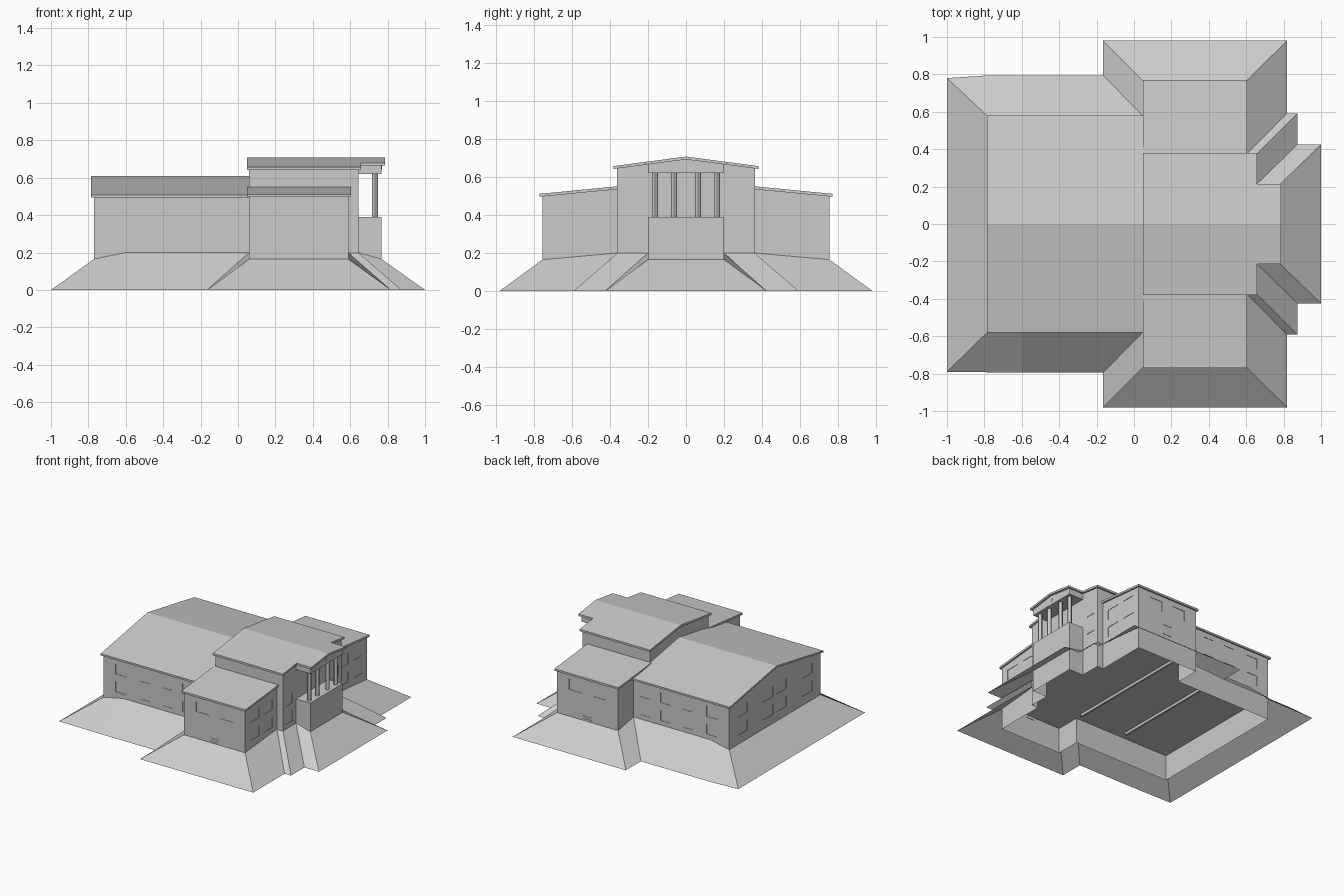
import bpy, bmesh, math
from mathutils import Vector

if "Cube" in bpy.data.objects:
    bpy.data.objects.remove(bpy.data.objects["Cube"])

stone = bpy.data.materials.new("light_grey_stone")
stone.diffuse_color = (0.6, 0.6, 0.6, 1)
stone.use_nodes = True
stone.node_tree.nodes["Principled BSDF"].inputs["Base Color"].default_value = stone.diffuse_color


def finish(name, bm, mirror=False):
    bmesh.ops.remove_doubles(bm, verts=bm.verts, dist=1e-5)
    me = bpy.data.meshes.new(name)
    bm.to_mesh(me)
    bm.free()
    me.materials.append(stone)
    ob = bpy.data.objects.new(name, me)
    bpy.context.collection.objects.link(ob)
    if mirror:
        m = ob.modifiers.new("mirror", 'MIRROR')
        m.use_axis = (False, True, False)
        m.merge_threshold = 0.0001
    return ob


def face(bm, pts):
    return bm.faces.new([bm.verts.new(p) for p in pts])


def wall(bm, a, b, z0, z1, holes=(), depth=0.003):
    """Wall sheet a->b (outside on the right); holes = (u0, u1, v0, v1) recessed windows."""
    a, b = Vector((*a, 0)), Vector((*b, 0))
    d = (b - a).normalized()
    inward = Vector((-d.y, d.x, 0))
    us = sorted({0, (b - a).length, *[h[0] for h in holes], *[h[1] for h in holes]})
    vs = sorted({z0, z1, *[h[2] for h in holes], *[h[3] for h in holes]})

    def P(u, v, k=0):
        return a + d * u + inward * k + Vector((0, 0, v))

    for u0, u1 in zip(us, us[1:]):
        for v0, v1 in zip(vs, vs[1:]):
            um, vm = (u0 + u1) / 2, (v0 + v1) / 2
            if not any(h[0] < um < h[1] and h[2] < vm < h[3] for h in holes):
                face(bm, [P(u0, v0), P(u1, v0), P(u1, v1), P(u0, v1)])
    for u0, u1, v0, v1 in holes:
        c = [(u0, v0), (u1, v0), (u1, v1), (u0, v1)]
        face(bm, [P(u, v, depth) for u, v in c])
        for i in range(4):
            p, q = c[i], c[(i + 1) % 4]
            face(bm, [P(*p), P(*q), P(*q, depth), P(*p, depth)])


def windows(centres, w, rows):
    return [(c - w / 2, c + w / 2, v0, v1) for c in centres for v0, v1 in rows]


def extrude_x(name, profile, x0, x1, mirror=False):
    """Solid from a (y, z) profile swept along x."""
    bm = bmesh.new()
    n = len(profile)
    r0 = [bm.verts.new((x0, y, z)) for y, z in profile]
    r1 = [bm.verts.new((x1, y, z)) for y, z in profile]
    bm.faces.new(r0)
    bm.faces.new(r1[::-1])
    for i in range(n):
        j = (i + 1) % n
        bm.faces.new([r0[j], r0[i], r1[i], r1[j]])
    bmesh.ops.recalc_face_normals(bm, faces=bm.faces)
    return finish(name, bm, mirror)


def gable_roof(name, x0, x1, w, eave, ridge, t):
    extrude_x(name, [(-w, eave - t), (-w, eave), (0, ridge), (w, eave),
                     (w, eave - t), (0, ridge - t)], x0, x1)


ROWS = [(0.235, 0.315), (0.375, 0.455)]
# walls run down to the ground behind the bank; floor sits above it
GROUND, BANK, FLOOR, EAVE = 0.0, 0.165, 0.2, 0.50

# hall walls (half, mirrored across y)
bm = bmesh.new()
wall(bm, (0.06, 0.565), (-0.77, 0.565), GROUND, EAVE,
     windows([0.1, 0.28, 0.47, 0.68], 0.09, ROWS))
wall(bm, (-0.77, 0.565), (-0.77, 0), GROUND, EAVE, windows([0.165, 0.48], 0.12, ROWS))
face(bm, [(-0.77, 0.565, EAVE), (-0.77, 0, EAVE), (-0.77, 0, 0.60)])
finish("hall_walls", bm, True)

# side wing walls
bm = bmesh.new()
wall(bm, (0.59, 0.36), (0.59, 0.755), GROUND, EAVE, windows([0.11, 0.28], 0.11, ROWS))
wall(bm, (0.59, 0.755), (0.06, 0.755), GROUND, EAVE,
     windows([0.16, 0.37], 0.11, ROWS[1:]) + [(0.225, 0.305, 0.18, 0.275)])
wall(bm, (0.06, 0.755), (0.06, 0.565), GROUND, EAVE)
face(bm, [(0.59, 0.36, EAVE), (0.59, 0.755, EAVE), (0.59, 0.36, 0.54)])
face(bm, [(0.06, 0.755, EAVE), (0.06, 0.36, EAVE), (0.06, 0.36, 0.54)])
finish("wing_walls", bm, True)

# tall centre block walls
bm = bmesh.new()
wall(bm, (0.643, 0), (0.643, 0.2), 0.39, 0.65)
wall(bm, (0.643, 0.2), (0.643, 0.362), GROUND, 0.65, windows([0.085], 0.08, ROWS))
wall(bm, (0.643, 0.362), (0.59, 0.362), GROUND, 0.65)
wall(bm, (0.59, 0.362), (0.06, 0.362), EAVE, 0.65)
wall(bm, (0.06, 0.362), (0.06, 0), EAVE, 0.65)
face(bm, [(0.643, 0, 0.65), (0.643, 0.362, 0.65), (0.643, 0, 0.70)])
face(bm, [(0.06, 0.362, 0.65), (0.06, 0, 0.65), (0.06, 0, 0.70)])
finish("centre_walls", bm, True)

# portico podium
bm = bmesh.new()
wall(bm, (0.767, 0), (0.767, 0.2), GROUND, 0.39)
wall(bm, (0.767, 0.2), (0.643, 0.2), GROUND, 0.39)
face(bm, [(0.643, 0, 0.39), (0.767, 0, 0.39), (0.767, 0.2, 0.39), (0.643, 0.2, 0.39)])
finish("portico_podium", bm, True)

# portico columns
for i, y in enumerate((-0.163, -0.063, 0.063, 0.163)):
    bpy.ops.mesh.primitive_cylinder_add(vertices=12, radius=0.0155, depth=0.235,
                                        location=(0.732, y, 0.5075))
    ob = bpy.context.object
    ob.name = f"column_{i + 1}"
    ob.data.materials.append(stone)
    bpy.ops.object.shade_smooth_by_angle()

# pediment and its round ornament
extrude_x("pediment", [(-0.2, 0.62), (0.2, 0.62), (0.2, 0.668), (0, 0.698), (-0.2, 0.668)],
          0.643, 0.768)
bpy.ops.mesh.primitive_cylinder_add(vertices=16, radius=0.014, depth=0.006,
                                    location=(0.768, 0, 0.66), rotation=(0, math.pi / 2, 0))
bpy.context.object.name = "pediment_ornament"
bpy.context.object.data.materials.append(stone)

# roofs
gable_roof("hall_roof", -0.785, 0.06, 0.58, 0.508, 0.61, 0.014)
gable_roof("centre_roof", 0.047, 0.657, 0.38, 0.657, 0.707, 0.015)
gable_roof("portico_roof", 0.65, 0.785, 0.213, 0.679, 0.707, 0.015)
extrude_x("wing_roof", [(0.358, 0.535), (0.358, 0.551), (0.77, 0.511), (0.77, 0.496)],
          0.047, 0.603, True)

# floor inside the shell, with low foundation beams under it
bm = bmesh.new()
for x0, x1, y in ((-0.77, 0.06, 0.565), (0.06, 0.59, 0.755), (0.59, 0.643, 0.362),
                  (0.643, 0.767, 0.2)):
    face(bm, [(x0, 0, FLOOR), (x0, y, FLOOR), (x1, y, FLOOR), (x1, 0, FLOOR)])
finish("floor", bm, True)
for i, x in enumerate((0.06, -0.35)):
    extrude_x(f"floor_beam_{i + 1}", [(-0.5, FLOOR - 0.02), (0.5, FLOOR - 0.02),
                                      (0.5, FLOOR), (-0.5, FLOOR)], x, x + 0.015)

# sloping earth bank: wall line (x, y, top z) and matching foot (x, y)
side = [((0.767, 0, BANK), (1.0, 0)), ((0.767, 0.2, BANK), (1.0, 0.425)),
        ((0.643, 0.2, 0.2), (0.874, 0.425)), ((0.643, 0.36, 0.2), (0.874, 0.592)),
        ((0.59, 0.36, 0.2), (0.818, 0.592)), ((0.59, 0.755, BANK), (0.818, 0.98)),
        ((0.06, 0.755, BANK), (-0.165, 0.98)), ((0.06, 0.565, 0.2), (-0.165, 0.795)),
        ((-0.6, 0.565, 0.2), (-0.6, 0.795))]
corner = {1: [((-0.77, 0.565, BANK), (-0.775, 0.795)), ((-0.77, 0.565, BANK), (-1.0, 0.78)),
              ((-0.77, 0, BANK), (-1.0, 0))],
          -1: [((-0.77, 0.565, BANK), (-1.0, 0.79)), ((-0.77, 0, BANK), (-1.0, 0))]}
bm = bmesh.new()
for s in (1, -1):
    pts = side + corner[s]
    for (t0, f0), (t1, f1) in zip(pts, pts[1:]):
        ring = [(*f0, 0), (*f1, 0), t1] + ([t0] if t0 != t1 else [])
        face(bm, [(x, s * y, z) for x, y, z in ring][::s])
finish("earth_bank", bm)
